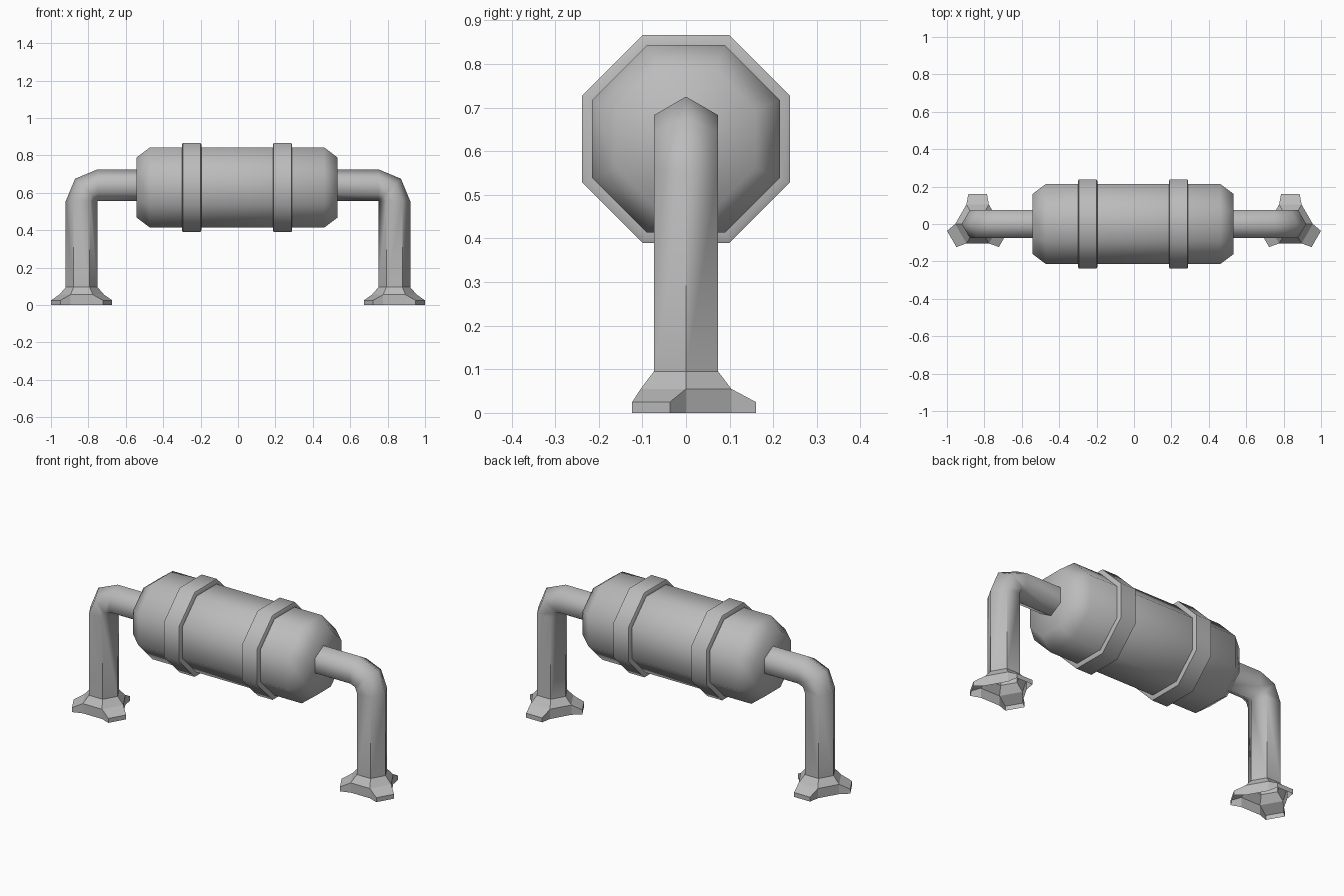
import bpy
import bmesh
from math import cos, sin, pi, radians
from mathutils import Vector

cube = bpy.data.objects.get("Cube")
if cube:
    bpy.data.objects.remove(cube, do_unlink=True)

GREY = (0.5, 0.5, 0.5, 1)
metal = bpy.data.materials.new("plain_grey")
metal.use_nodes = True
metal.diffuse_color = GREY
metal.node_tree.nodes["Principled BSDF"].inputs["Base Color"].default_value = GREY

PIPE_R = 0.085           # hexagonal pipe radius
LEG_X = 0.836            # centre of each leg
PIPE_Z = 0.64            # centre of the horizontal pipe
FOOT_TOP = 0.095
TANK_X, TANK_Z = -0.005, 0.628


def finish(name, bm, sharp):
    """Turn a bmesh into an object; sharp(edge) says which edges stay hard."""
    bmesh.ops.remove_doubles(bm, verts=bm.verts[:], dist=0.0005)
    bmesh.ops.recalc_face_normals(bm, faces=bm.faces[:])
    for f in bm.faces:
        f.smooth = True
    for e in bm.edges:
        e.smooth = not sharp(e)
    mesh = bpy.data.meshes.new(name)
    bm.to_mesh(mesh)
    bm.free()
    mesh.materials.append(metal)
    obj = bpy.data.objects.new(name, mesh)
    bpy.context.collection.objects.link(obj)
    return obj


def by_angle(e):
    return len(e.link_faces) == 2 and e.calc_face_angle(0) > radians(58)


def loft(bm, rings):
    """Skin consecutive closed rings of points with quads."""
    rows = [[bm.verts.new(p) for p in ring] for ring in rings]
    for a, b in zip(rows, rows[1:]):
        n = len(a)
        for i in range(n):
            j = (i + 1) % n
            bm.faces.new((a[i], a[j], b[j], b[i]))
    return rows


def octagon(x, apothem):
    r = apothem / cos(pi / 8)
    angles = [pi / 8 + i * pi / 4 for i in range(8)]
    return [Vector((x, r * cos(a), TANK_Z + r * sin(a))) for a in angles]


# Tank with chamfered ends
bm = bmesh.new()
profile = [(-0.538, 0.16), (-0.465, 0.215), (0.465, 0.215), (0.538, 0.16)]
rows = loft(bm, [octagon(TANK_X + x, r) for x, r in profile])
bm.faces.new(rows[0])
bm.faces.new(rows[-1])
finish("tank", bm, by_angle)

# Raised bands around the tank
for side, s in (("left", 1), ("right", -1)):
    bm = bmesh.new()
    cx = TANK_X + s * 0.243
    profile = [(-0.052, 0.205), (-0.052, 0.229), (-0.047, 0.2385),
               (0.047, 0.2385), (0.052, 0.229), (0.052, 0.205)]
    loft(bm, [octagon(cx + x, r) for x, r in profile])
    finish(side + "_band", bm, by_angle)


def elbow_ring(s, turn, x=0, z=0):
    """Pipe section swung by turn about the inner corner of the elbow."""
    ring = []
    for i in range(6):
        a = i * pi / 3
        reach = PIPE_R * (1 + cos(a))
        ring.append(Vector((s * (LEG_X - PIPE_R + reach * cos(turn) + x),
                            PIPE_R * sin(a),
                            PIPE_Z - PIPE_R + reach * sin(turn) + z)))
    return ring


def hexagon(s, r, z):
    return [Vector((s * (LEG_X + r * cos(i * pi / 3)), r * sin(i * pi / 3), z))
            for i in range(6)]


def leg_crease(e):
    # Only the long edges of the upright run stay hard
    a, b = (v.co for v in e.verts)
    return abs(a.z - b.z) > 0.3


for side, s in (("left", 1), ("right", -1)):
    # Bent pipe: upright, elbow, run into the tank
    bm = bmesh.new()
    loft(bm, [elbow_ring(s, 0, z=FOOT_TOP - PIPE_Z + PIPE_R),
              elbow_ring(s, 0),
              elbow_ring(s, pi / 4),
              elbow_ring(s, pi / 2),
              elbow_ring(s, pi / 2, x=-0.25)])
    finish(side + "_pipe", bm, leg_crease)

    # Foot: open hexagonal collar with three splayed toes
    bm = bmesh.new()
    collar = loft(bm, [hexagon(s, PIPE_R, FOOT_TOP), hexagon(s, 0.12, 0.055)])[1]
    base = [bm.verts.new(p) for p in hexagon(s, 0.12, 0)]
    for i in range(6):
        j = (i + 1) % 6
        if i % 2 == 0:
            bm.faces.new((collar[i], collar[j], base[j], base[i]))
            continue
        a = (i + 0.5) * pi / 3
        out = Vector((s * cos(a), sin(a), 0)) * 0.16
        across = Vector((s * sin(a), -cos(a), 0)) * 0.05
        mid = Vector((s * LEG_X, 0, 0)) + out
        low = [bm.verts.new(mid + across), bm.verts.new(mid - across)]
        top = [bm.verts.new(v.co + Vector((0, 0, 0.025))) for v in low]
        bm.faces.new((collar[i], collar[j], top[1], top[0]))
        bm.faces.new((top[0], top[1], low[1], low[0]))
        bm.faces.new((collar[i], top[0], low[0], base[i]))
        bm.faces.new((collar[j], base[j], low[1], top[1]))
    finish(side + "_foot", bm, lambda e: True)
